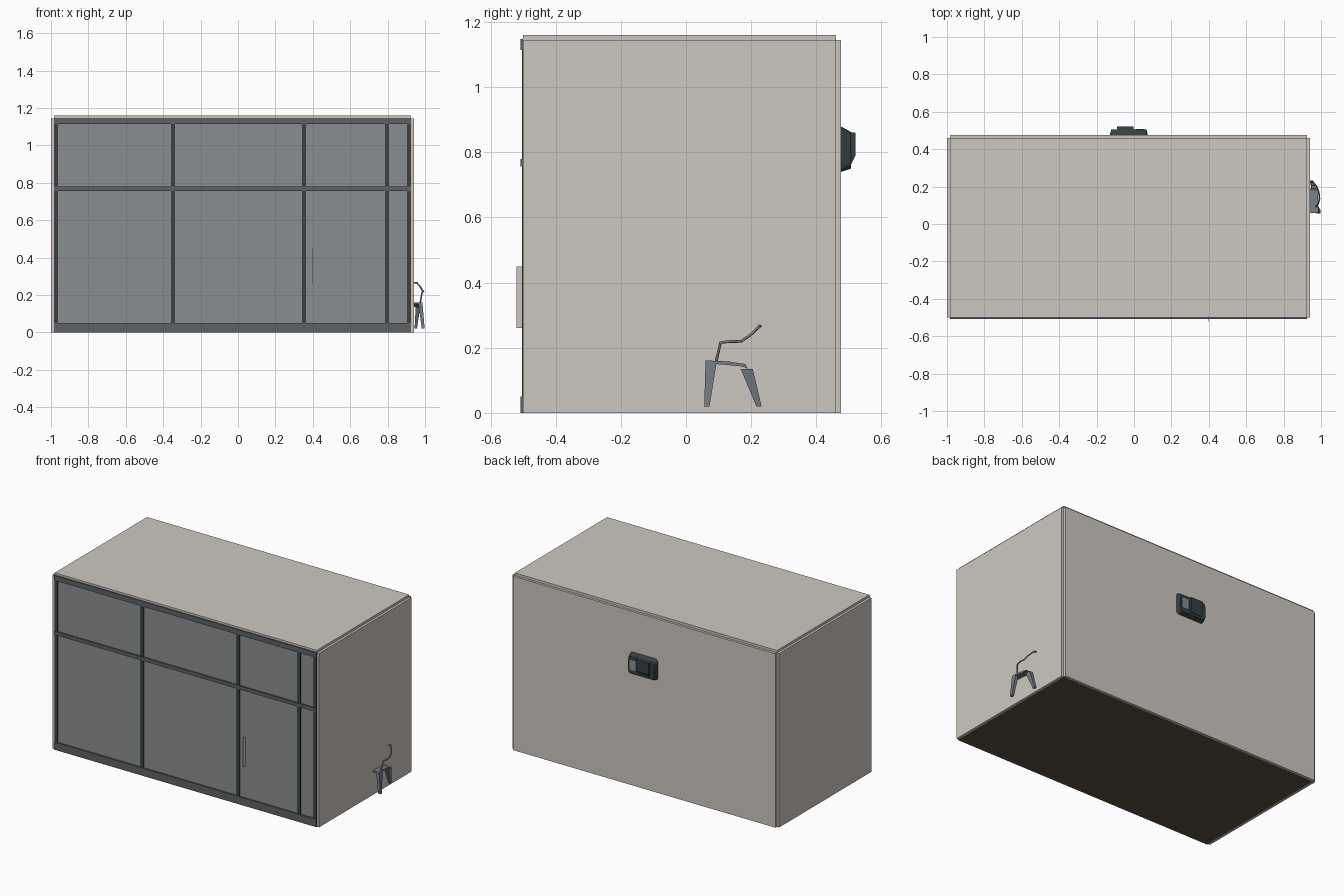
import bpy, bmesh
from mathutils import Vector

cube = bpy.data.objects.get("Cube")
if cube:
    bpy.data.objects.remove(cube, do_unlink=True)


def material(name, rgb):
    def lin(v):
        v /= 255
        return v / 12.92 if v <= 0.04045 else ((v + 0.055) / 1.055) ** 2.4
    m = bpy.data.materials.new(name)
    m.use_nodes = True
    col = [lin(v) for v in rgb] + [1]
    m.diffuse_color = col
    m.node_tree.nodes["Principled BSDF"].inputs["Base Color"].default_value = col
    return m


WALL = material("warm plaster", (205, 200, 192))
GLASS = material("grey glass", (138, 141, 145))
RAIL = material("grey metal", (94, 97, 101))
POST = material("dark metal", (60, 64, 66))
FLOOR = material("dark wood", (92, 77, 60))
CASE = material("dark casing", (54, 62, 64))
SCREEN = material("screen grey", (136, 143, 148))
CHAIR = material("steel grey", (118, 124, 131))


def finish(name, bm, mat):
    bmesh.ops.recalc_face_normals(bm, faces=bm.faces)
    me = bpy.data.meshes.new(name)
    bm.to_mesh(me)
    bm.free()
    me.materials.append(mat)
    ob = bpy.data.objects.new(name, me)
    bpy.context.collection.objects.link(ob)
    return ob


def loft(name, a, b, mat):
    """Closed solid between two matching polygons."""
    bm = bmesh.new()
    va, vb = ([bm.verts.new(p) for p in ring] for ring in (a, b))
    n = len(va)
    bm.faces.new(va)
    bm.faces.new(vb)
    for i in range(n):
        j = (i + 1) % n
        bm.faces.new((va[i], va[j], vb[j], vb[i]))
    return finish(name, bm, mat)


def rect(x0, x1, y0, y1, z):
    return [(x0, y0, z), (x1, y0, z), (x1, y1, z), (x0, y1, z)]


def box(name, x, y, z, mat):
    return loft(name, rect(*x, *y, z[0]), rect(*x, *y, z[1]), mat)


def prism(name, yz, x0, x1, mat):
    return loft(name, [(x0, *p) for p in yz], [(x1, *p) for p in yz], mat)


# Room shell
L, R, F, B = -0.985, 0.925, -0.5, 0.46
T, H = 0.016, 1.145
box("floor", (L, R), (F, B), (0, T), FLOOR)
box("roof", (L, R), (F, B), (H, H + T), WALL)
box("back_wall", (L, R), (B, B + T), (0, H), WALL)
box("right_wall", (L - T, L), (F, B), (0, H), WALL)
box("left_wall", (R, R + T), (F, B), (0, H), WALL)

# Glazed front
box("glass_front", (L, R), (-0.497, -0.488), (0.01, H), GLASS)
for name, z0, z1 in (("bottom", 0, 0.05), ("middle", 0.757, 0.78), ("top", 1.115, 1.148)):
    box(name + "_rail", (L, R), (-0.508, -0.49), (z0, z1), RAIL)
for i, x in enumerate((-0.973, -0.347, 0.352, 0.797, 0.914)):
    box(f"post_{i + 1}", (x - 0.011, x + 0.011), (-0.504, -0.49), (0.02, 1.13), POST)
box("door_handle", (0.397, 0.401), (-0.52, -0.495), (0.26, 0.45), WALL)

# Wall unit on the back
base = box("wall_unit_case", (-0.13, 0.075), (0.47, 0.506), (0.738, 0.883), CASE)
bm = bmesh.new()
bm.from_mesh(base.data)
for v in bm.verts:
    if v.co.y > 0.5:
        v.co.z += 0.012 if v.co.z < 0.8 else -0.02
        v.co.x += 0.008 if v.co.x < 0 else -0.008
side = [e for e in bm.edges if abs(e.verts[0].co.y - e.verts[1].co.y) > 0.01]
bmesh.ops.bevel(bm, geom=side, offset=0.018, segments=3, affect='EDGES', profile=0.5)
bm.to_mesh(base.data)
bm.free()
prism("wall_unit_cover", [(0.48, 0.755), (0.508, 0.765), (0.52, 0.79), (0.52, 0.86), (0.48, 0.866)],
      -0.092, -0.004, CASE)
box("wall_unit_screen", (0.008, 0.056), (0.5, 0.508), (0.775, 0.842), SCREEN)

# Chair standing through the left wall
CX = 0.895


def mirrored(ring, s):
    return [(CX + s * (x - CX), y, z) for x, y, z in ring]


prism("chair_seat", [(0.06, 0.152), (0.06, 0.161), (0.13, 0.158), (0.182, 0.15),
                     (0.19, 0.135), (0.175, 0.142), (0.12, 0.148)], CX - 0.088, CX + 0.088, CHAIR)
for s, tag in ((1, "left"), (-1, "right")):
    loft(f"chair_front_leg_{tag}",
         mirrored(rect(0.982, 0.998, 0.056, 0.072, 0.02), s),
         mirrored(rect(0.964, 0.986, 0.06, 0.095, 0.16), s), CHAIR)
    loft(f"chair_back_leg_{tag}",
         mirrored(rect(0.944, 0.957, 0.216, 0.232, 0.02), s),
         mirrored(rect(0.95, 0.974, 0.168, 0.205, 0.135), s), CHAIR)

# Chair arms and back as one continuous bent strip
half = [(0.974, 0.092, 0.155), (0.984, 0.106, 0.216), (0.992, 0.135, 0.219),
        (0.988, 0.17, 0.22), (0.977, 0.2, 0.241), (0.957, 0.225, 0.265)]
path = half + [(CX, 0.233, 0.271)] + mirrored(half, -1)[::-1]
curve = bpy.data.curves.new("chair_arm_and_back", 'CURVE')
curve.dimensions = '3D'
curve.bevel_depth = 0.0045
curve.bevel_resolution = 1
curve.use_fill_caps = True
curve.materials.append(CHAIR)
spline = curve.splines.new('POLY')
spline.points.add(len(path) - 1)
for p, co in zip(spline.points, path):
    p.co = (*co, 1)
bpy.context.collection.objects.link(bpy.data.objects.new("chair_arm_and_back", curve))
